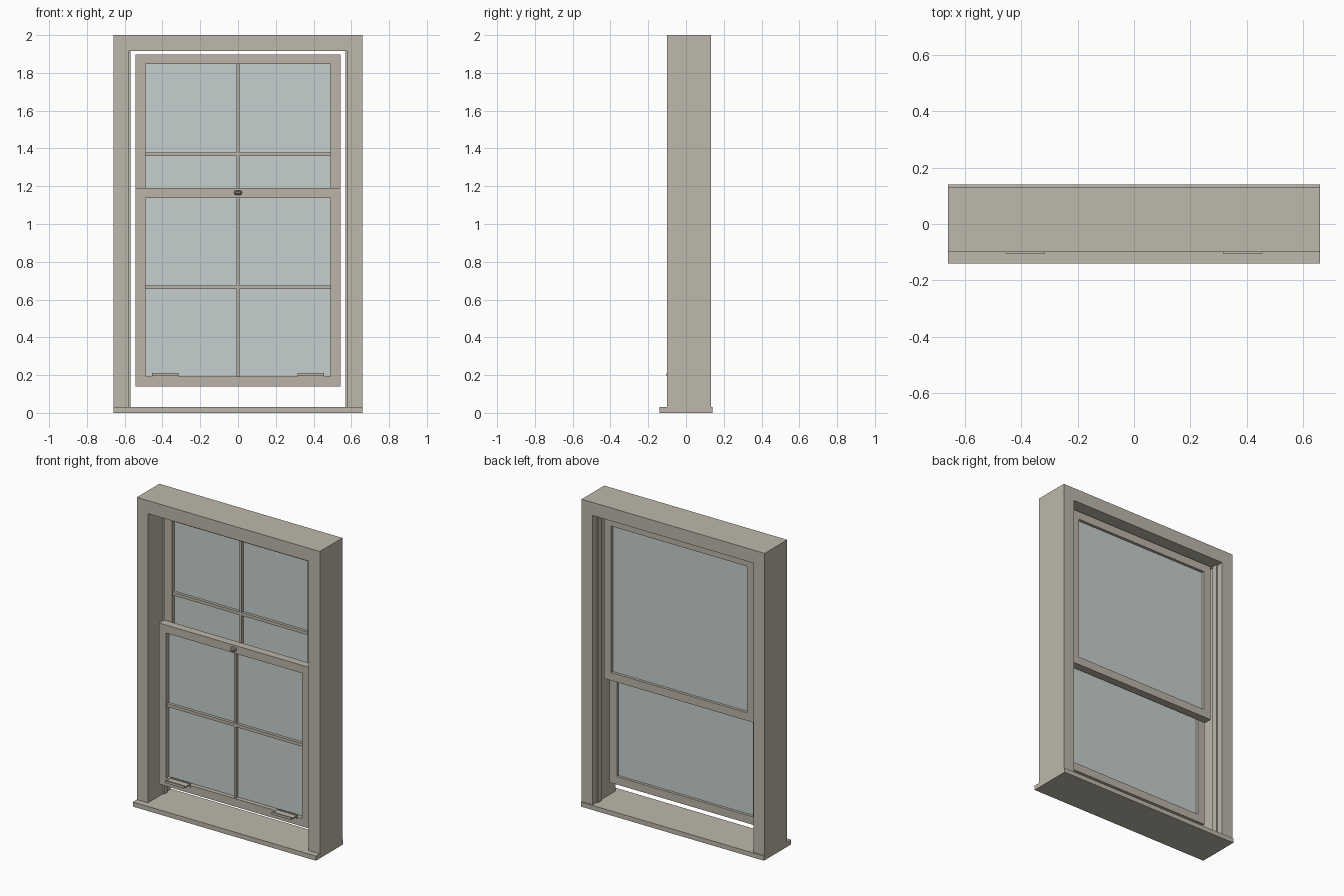
import bpy

cube = bpy.data.objects.get("Cube")
if cube:
    bpy.data.objects.remove(cube, do_unlink=True)


def material(name, rgb):
    m = bpy.data.materials.new(name)
    m.use_nodes = True
    m.diffuse_color = (*rgb, 1)
    m.node_tree.nodes["Principled BSDF"].inputs["Base Color"].default_value = (*rgb, 1)
    return m


stone = material("warm_grey_frame", (0.515, 0.479, 0.407))
taupe = material("taupe_sash", (0.50, 0.452, 0.39))
glass = material("pale_blue_glass", (0.56, 0.63, 0.61))


def mesh_object(name, verts, faces, mat):
    mesh = bpy.data.meshes.new(name)
    mesh.from_pydata(verts, [], faces)
    mesh.materials.append(mat)
    ob = bpy.data.objects.new(name, mesh)
    bpy.context.collection.objects.link(ob)
    return ob


def box(name, xs, ys, zs, mat, bevel=0):
    verts = [(x, y, z) for x in xs for y in ys for z in zs]
    faces = [(0, 1, 3, 2), (4, 6, 7, 5), (0, 4, 5, 1),
             (2, 3, 7, 6), (0, 2, 6, 4), (1, 5, 7, 3)]
    ob = mesh_object(name, verts, faces, mat)
    if bevel:
        mod = ob.modifiers.new("bevel", "BEVEL")
        mod.width = bevel
        mod.segments = 1
    return ob


def ring(name, half, z0, z1, ys, inner, iz0, iz1, mat):
    """Rectangular surround with a rectangular opening, built as one mesh."""
    verts = []
    for y in ys:
        for h, a, b in ((half, z0, z1), (inner, iz0, iz1)):
            verts += [(-h, y, a), (h, y, a), (h, y, b), (-h, y, b)]
    faces = []
    for i in range(4):
        j = (i + 1) % 4
        faces += [(i, j, j + 4, i + 4), (j + 8, i + 8, i + 12, j + 12),
                  (j, i, i + 8, j + 8), (i + 4, j + 4, j + 12, i + 12)]
    return mesh_object(name, verts, faces, mat)


# Outer frame: jambs and head in one ring, standing on the sill
SILL_TOP = 0.03
box("sill", (-0.66, 0.66), (-0.14, 0.14), (0, SILL_TOP), stone)
ring("outer_frame", 0.66, 0.015, 2.0, (-0.1, 0.132), 0.58, SILL_TOP - 0.005, 1.915, stone)

# Parting beads on the jambs
for side, s in (("right", -1), ("left", 1)):
    box("parting_bead_" + side, sorted((s * 0.57, s * 0.585)), (0.055, 0.09),
        (SILL_TOP, 1.915), stone)


# Sliding sashes with a pane and front glazing bars
def sash(name, z0, z1, front):
    rail, depth = 0.052, 0.052
    half, inner = 0.542, 0.49
    ring(name + "_sash", half, z0, z1, (front, front + depth),
         inner, z0 + rail, z1 - rail, taupe)
    pane = front + 0.028
    box(name + "_pane", (-inner, inner), (pane, pane + 0.006),
        (z0 + rail, z1 - rail), glass)
    mid = (z0 + z1) / 2
    bar = (front + 0.008, pane)
    box(name + "_vertical_bar", (-0.008, 0.008), bar, (z0 + rail, z1 - rail), taupe)
    box(name + "_cross_bar", (-inner, inner), (bar[0] + 0.001, pane),
        (mid - 0.01, mid + 0.01), taupe)


sash("upper", 0.84, 1.898, 0.018)
sash("lower", 0.14, 1.19, -0.04)

# Lock on the meeting rail
box("lock_base", (-0.02, 0.02), (-0.055, -0.038), (1.154, 1.178), taupe, 0.005)
box("lock_knob", (-0.014, 0.014), (-0.068, -0.05), (1.158, 1.174), taupe, 0.004)

# Lift handles on the bottom rail: shelf plus turned-up lip
for side, s in (("right", -1), ("left", 1)):
    xs = sorted((s * 0.315, s * 0.455))
    box("lift_shelf_" + side, xs, (-0.1, -0.038), (0.196, 0.203), stone)
    box("lift_lip_" + side, xs, (-0.104, -0.094), (0.196, 0.211), stone)
    box("lift_plate_" + side, xs, (-0.046, -0.038), (0.18, 0.209), taupe)
